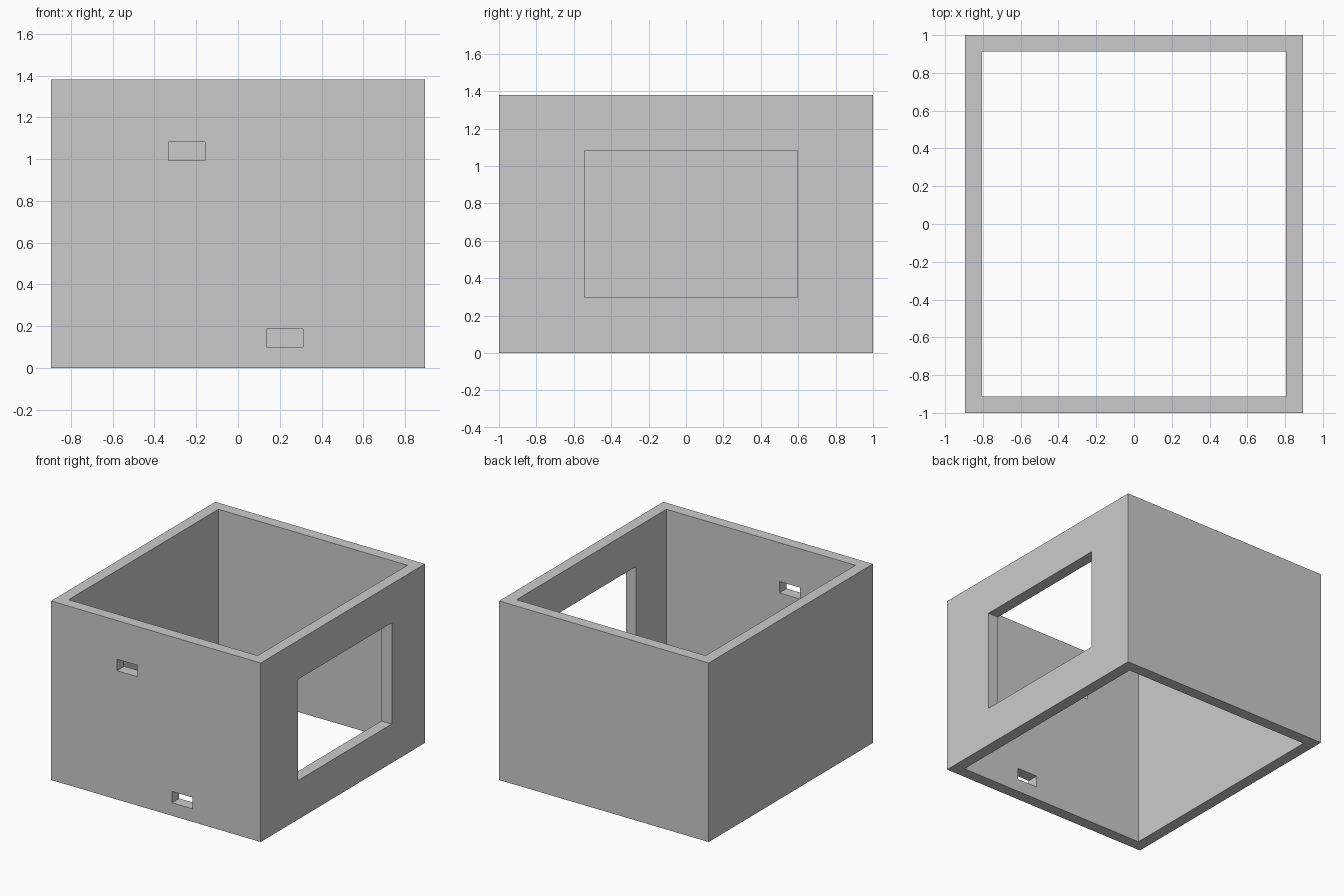
import bpy

if "Cube" in bpy.data.objects:
    bpy.data.objects.remove(bpy.data.objects["Cube"])

HALF_X, HALF_Y, HEIGHT, WALL = 0.894, 1.0, 1.38, 0.088


def box(name, x, y, z):
    """Box spanning the given (min, max) ranges."""
    bpy.ops.mesh.primitive_cube_add(size=1)
    ob = bpy.context.object
    ob.name = ob.data.name = name
    for v in ob.data.vertices:
        v.co = [lo + (c + 0.5) * (hi - lo) for c, (lo, hi) in zip(v.co, (x, y, z))]
    return ob


def cut(target, x, y, z):
    """Cut a box-shaped opening and discard the cutter."""
    cutter = box("cutter", x, y, z)
    cutter.hide_render = True
    mod = target.modifiers.new("opening", 'BOOLEAN')
    mod.operation, mod.solver, mod.object = 'DIFFERENCE', 'EXACT', cutter
    bpy.context.view_layer.objects.active = target
    bpy.ops.object.modifier_apply(modifier=mod.name)
    bpy.data.objects.remove(cutter)


# Four walls, open at the top and bottom
walls = box("walls", (-HALF_X, HALF_X), (-HALF_Y, HALF_Y), (0, HEIGHT))
ix, iy = HALF_X - WALL, HALF_Y - WALL
cut(walls, (-ix, ix), (-iy, iy), (-0.2, HEIGHT + 0.2))

# Large window in the right wall
cut(walls, (ix - 0.1, HALF_X + 0.1), (-0.543, 0.596), (0.30, 1.08))

# Two small slots in the front wall
for x, z in ((-0.332, 0.993), (0.137, 0.10)):
    cut(walls, (x, x + 0.174), (-HALF_Y - 0.1, -iy + 0.1), (z, z + 0.088))
